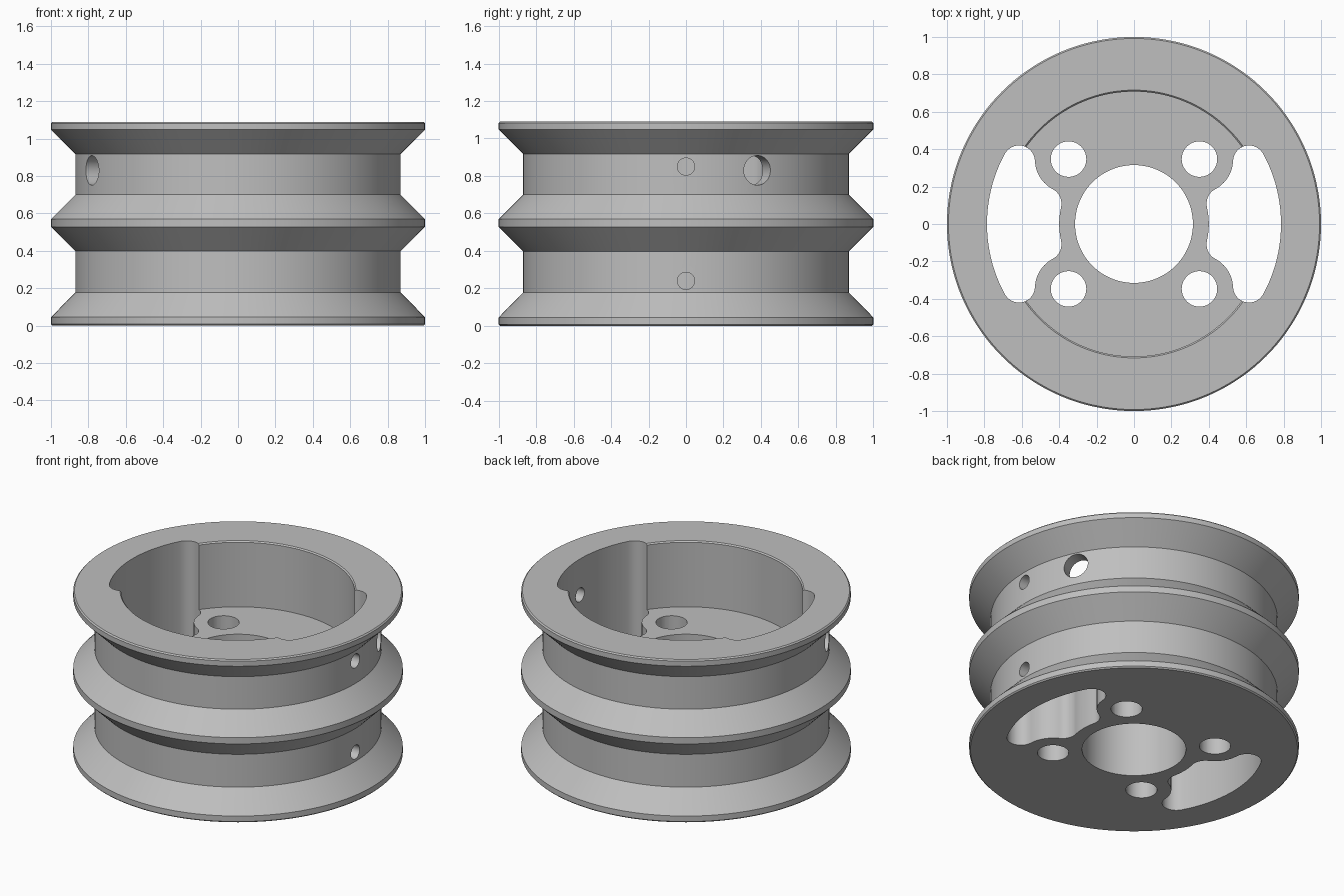
import bpy, bmesh
from math import sin, cos, pi, radians
from mathutils import Matrix

if "Cube" in bpy.data.objects:
    bpy.data.objects.remove(bpy.data.objects["Cube"])

H, FLOOR, BORE, POCKET, C = 1.09, 0.65, 0.315, 0.708, 0.008
SEGMENTS = 144

grey = bpy.data.materials.new("machined_grey")
grey.use_nodes = True
COLOUR = (0.52, 0.52, 0.52, 1)
grey.diffuse_color = COLOUR
grey.node_tree.nodes["Principled BSDF"].inputs["Base Color"].default_value = COLOUR


def make_object(name, bm):
    bmesh.ops.recalc_face_normals(bm, faces=bm.faces)
    mesh = bpy.data.meshes.new(name)
    bm.to_mesh(mesh)
    bm.free()
    mesh.materials.append(grey)
    obj = bpy.data.objects.new(name, mesh)
    bpy.context.collection.objects.link(obj)
    return obj


def lathe(name, profile):
    """Revolve a closed (radius, height) profile about z."""
    bm = bmesh.new()
    rings = []
    for i in range(SEGMENTS):
        a = 2 * pi * i / SEGMENTS
        rings.append([bm.verts.new((r * cos(a), r * sin(a), z)) for r, z in profile])
    n = len(profile)
    for i in range(SEGMENTS):
        p, q = rings[i], rings[(i + 1) % SEGMENTS]
        for j in range(n):
            k = (j + 1) % n
            bm.faces.new((p[j], q[j], q[k], p[k]))
    return make_object(name, bm)


def prism(name, outline, z0, z1):
    bm = bmesh.new()
    face = bm.faces.new([bm.verts.new((x, y, z0)) for x, y in outline])
    new = bmesh.ops.extrude_face_region(bm, geom=[face])["geom"]
    top = [v for v in new if isinstance(v, bmesh.types.BMVert)]
    bmesh.ops.translate(bm, verts=top, vec=(0, 0, z1 - z0))
    return make_object(name, bm)


def rod(name, radius, length, matrix):
    bm = bmesh.new()
    bmesh.ops.create_cone(bm, cap_ends=True, segments=48, radius1=radius,
                          radius2=radius, depth=length, matrix=matrix)
    return make_object(name, bm)


def arc(cx, cy, r, start, end, steps):
    angles = [radians(start + (end - start) * i / steps) for i in range(steps)]
    return [(cx + r * cos(a), cy + r * sin(a)) for a in angles]


# Double-grooved body with stepped bore
body = lathe("pulley_body", [
    (BORE, 0), (1 - C, 0), (1, C), (1, 0.045), (0.87, 0.178), (0.87, 0.398),
    (1, 0.528), (1, 0.57), (0.87, 0.70), (0.87, 0.918), (1, 1.048),
    (1, H - C), (1 - C, H), (POCKET + C, H), (POCKET, H - C),
    (POCKET, FLOOR), (BORE, FLOOR)])

# Kidney slot outline: hub, fillet, boss, rounded corner, outer arc
half = (arc(0, 0, 0.4, 0, 12.7, 5)
        + arc(0.478, 0.108, 0.09, 192.7, 118.4, 10)
        + arc(0.35, 0.345, 0.18, -61.6, 0, 10)
        + arc(0.615, 0.335, 0.085, 180, 28.6, 18)
        + arc(0, 0, 0.786, 28.6, 0, 16) + [(0.786, 0)])
outline = half + [(x, -y) for x, y in reversed(half[1:-1])]

cutters = []
for side in (1, -1):
    cutters.append(prism("slot_cutter", [(side * x, y) for x, y in outline], -0.1, H + 0.1))
    # Bolt holes
    for end in (1, -1):
        cutters.append(rod("bolt_cutter", 0.095, 2,
                           Matrix.Translation((side * 0.35, end * 0.347, 0.3))))

# Set screw holes through the wall on one side
sideways = Matrix.Rotation(pi / 2, 4, "Y")
for z in (0.85, 0.24):
    cutters.append(rod("screw_cutter", 0.046, 0.4, Matrix.Translation((0.83, 0, z)) @ sideways))

# Cross hole through both walls
cutters.append(rod("cross_cutter", 0.079, 2.4, Matrix.Translation((0, 0, 0.83))
                   @ Matrix.Rotation(radians(26), 4, "Z") @ sideways))

bpy.ops.object.select_all(action="DESELECT")
bpy.context.view_layer.objects.active = body
body.select_set(True)
for cutter in cutters:
    cutter.hide_render = True
    mod = body.modifiers.new("cut", "BOOLEAN")
    mod.operation, mod.solver, mod.object = "DIFFERENCE", "EXACT", cutter
    bpy.ops.object.modifier_apply(modifier=mod.name)
    bpy.data.objects.remove(cutter)

bpy.ops.object.shade_smooth_by_angle(angle=radians(25))
